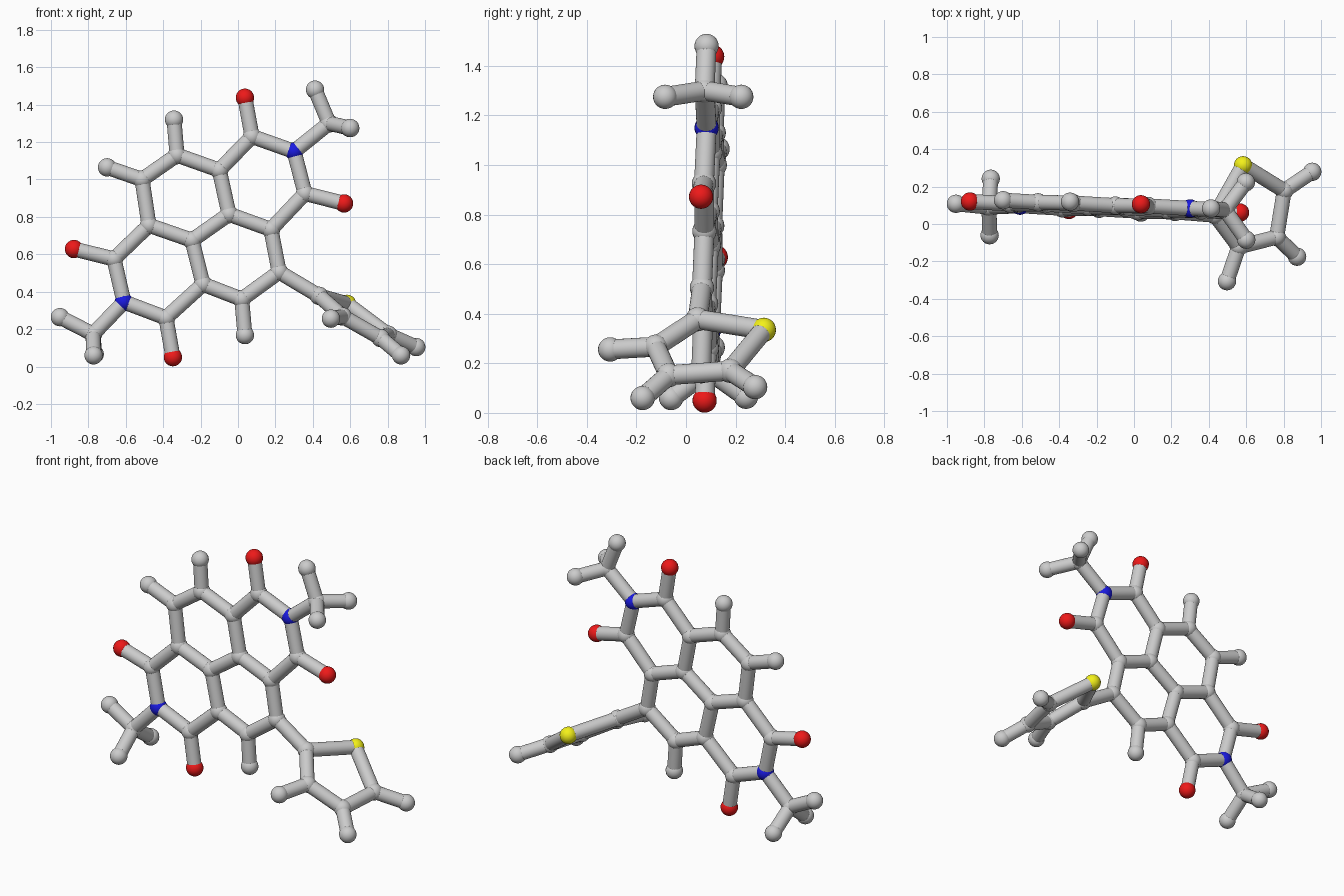
import bpy
from mathutils import Vector

if "Cube" in bpy.data.objects:
    bpy.data.objects.remove(bpy.data.objects["Cube"])

BALL, STICK = 0.049, 0.04


def flat(x, z):
    # the fused ring system lies in one slightly tilted plane
    return Vector((x, 0.057 - 0.047 * x + 0.035 * z, z))


# Fused ring system and its oxygens / hydrogens
atoms = {k: flat(*v) for k, v in {
    "Ca": (.176, .733), "Cb": (-.048, .814), "Cc": (-.10, 1.05), "Cd": (-.326, 1.13),
    "Ce": (-.513, 1.0), "Cf": (-.476, .755), "Cg": (-.246, .675), "Ch": (-.187, .44),
    "Ci": (.02, .36), "Cj": (.22, .505), "Ck": (-.663, .575), "Cl": (-.385, .26),
    "Cm": (.075, 1.23), "Cn": (.358, .925), "N1": (.30, 1.15), "N2": (-.61, .345),
    "O1": (.037, 1.437), "O2": (.567, .872), "O3": (-.877, .628), "O4": (-.348, .05),
    "Hd": (-.342, 1.32), "He": (-.70, 1.065), "Hi": (.037, .168),
}.items()}

# Two methyl groups and the twisted five-membered ring
atoms.update({k: Vector(v) for k, v in {
    "Cp": (.487, .075, 1.30), "Hp1": (.412, .083, 1.48),
    "Hp2": (.60, -.084, 1.275), "Hp3": (.598, .223, 1.275),
    "Cq": (-.775, .09, .173), "Hq1": (-.952, .108, .264),
    "Hq2": (-.772, -.06, .06), "Hq3": (-.766, .242, .065),
    "T1": (.433, .047, .378), "S": (.583, .314, .335), "T5": (.803, .178, .17),
    "T4": (.763, -.07, .152), "T3": (.56, -.122, .267),
    "H3": (.497, -.306, .256), "H4": (.872, -.175, .06), "H5": (.953, .279, .104),
}.items()})

# Bonds written as chains of neighbouring atoms
chains = """Ca Cb Cc Cd Ce Cf Cg Ch Ci Cj Ca|Cb Cg|Cc Cm N1 Cn Ca|Cf Ck N2 Cl Ch
Cm O1|Cn O2|Ck O3|Cl O4|Cd Hd|Ce He|Ci Hi
N1 Cp Hp1|Hp2 Cp Hp3|N2 Cq Hq1|Hq2 Cq Hq3
Cj T1 S T5 T4 T3 T1|T3 H3|T4 H4|T5 H5""".replace("\n", "|").split("|")

colours = {"O": ("oxygen", (.85, .01, .01, 1)), "N": ("nitrogen", (.01, .01, .75, 1)),
           "S": ("sulfur", (.9, .88, .01, 1))}
mats = {}
for key, (label, rgba) in colours.items():
    mats[key] = bpy.data.materials.new(label)
    mats[key].diffuse_color = rgba
labels = {"C": "carbon", "T": "ring_carbon", "H": "hydrogen",
          **{k: v[0] for k, v in colours.items()}}


def finish(name, mat=None):
    ob = bpy.context.object
    ob.name = name
    bpy.ops.object.shade_smooth_by_angle()
    if mat:
        ob.data.materials.append(mat)


# Atom balls
for key, pos in atoms.items():
    bpy.ops.mesh.primitive_uv_sphere_add(segments=24, ring_count=14, radius=BALL, location=pos)
    finish(labels[key[0]] + "_ball", mats.get(key[0]))

# Bond sticks
for chain in chains:
    names = chain.split()
    for a, b in zip(names, names[1:]):
        p, d = atoms[a], atoms[b] - atoms[a]
        bpy.ops.mesh.primitive_cylinder_add(
            vertices=24, radius=STICK, depth=d.length, location=p + d / 2,
            rotation=d.to_track_quat("Z", "Y").to_euler())
        finish("bond_stick")

for m in bpy.data.materials:
    if m.users and not m.is_grease_pencil:
        m.use_nodes = True
        m.node_tree.nodes["Principled BSDF"].inputs["Base Color"].default_value = m.diffuse_color
